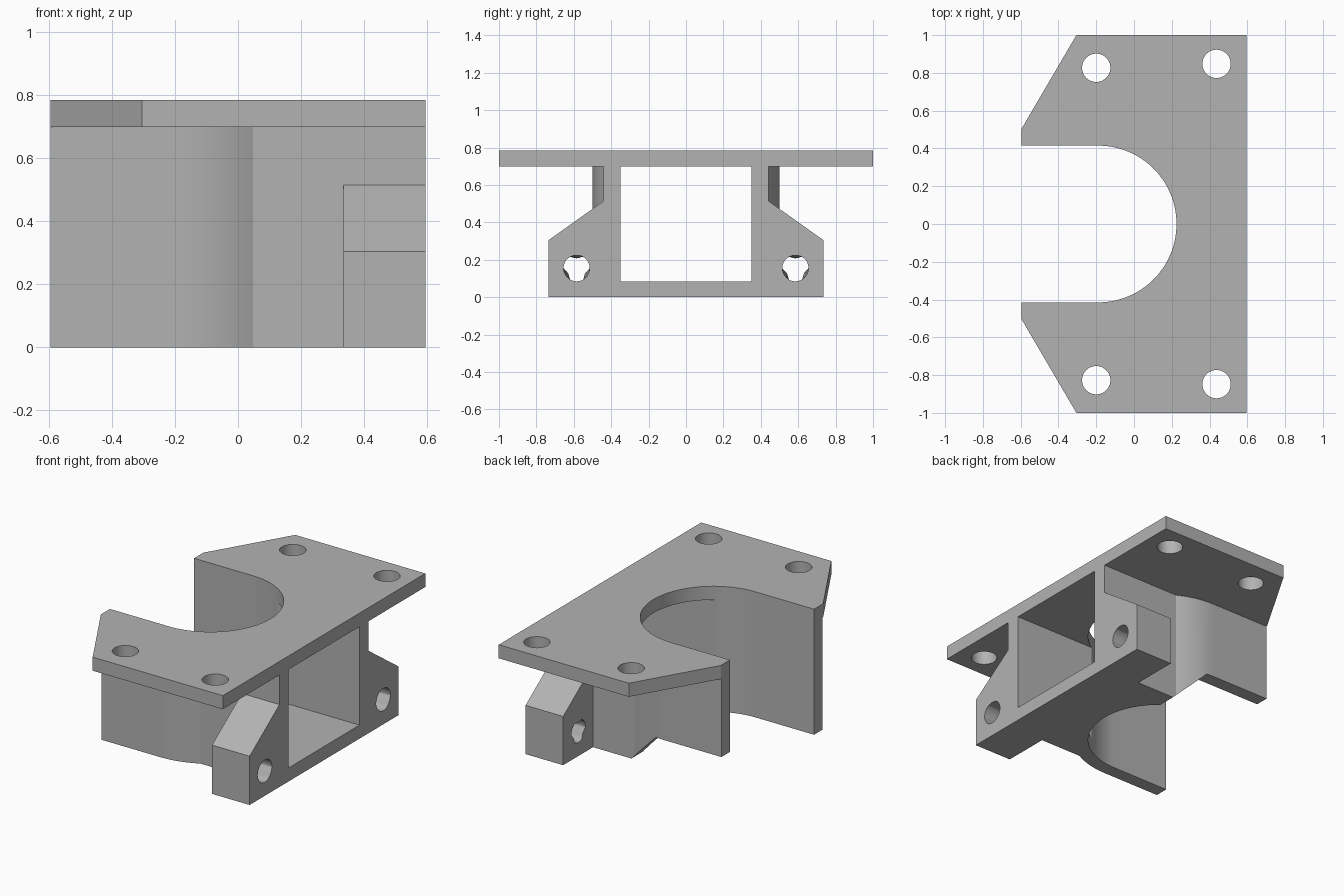
import bpy, bmesh
from math import sin, cos, asin, pi, radians
from mathutils import Vector

cube = bpy.data.objects.get("Cube")
if cube:
    bpy.data.objects.remove(cube)

# One plain grey for the whole bracket
grey = bpy.data.materials.new("plain_grey")
grey.use_nodes = True
colour = (0.45, 0.45, 0.45, 1)
grey.diffuse_color = colour
grey.node_tree.nodes["Principled BSDF"].inputs["Base Color"].default_value = colour

BACK, FRONT = -0.595, 0.595      # ends along x
CX, BORE, SHELL = -0.19, 0.415, 0.5   # bore centre, inner and outer radius
UNDER, TOP = 0.70, 0.785         # plate underside and top
HALF = 0.44                      # half width of the block


def loft(name, ring_a, ring_b):
    """Closed solid between two matching rings of points."""
    bm = bmesh.new()
    a = [bm.verts.new(p) for p in ring_a]
    b = [bm.verts.new(p) for p in ring_b]
    bm.faces.new(a)
    bm.faces.new(b)
    n = len(a)
    for i in range(n):
        j = (i + 1) % n
        bm.faces.new((a[i], a[j], b[j], b[i]))
    bmesh.ops.recalc_face_normals(bm, faces=bm.faces)
    mesh = bpy.data.meshes.new(name)
    bm.to_mesh(mesh)
    bm.free()
    mesh.materials.append(grey)
    obj = bpy.data.objects.new(name, mesh)
    bpy.context.collection.objects.link(obj)
    return obj


def prism(name, outline, axis, lo, hi):
    """Extrude a 2D outline along an axis: x takes (y, z), y (x, z), z (x, y)."""
    def ring(d):
        put = {"x": lambda u, v: (d, u, v),
               "y": lambda u, v: (u, d, v),
               "z": lambda u, v: (u, v, d)}[axis]
        return [put(u, v) for u, v in outline]
    return loft(name, ring(lo), ring(hi))


def arc(cx, cy, r, start, end, n):
    steps = [start + (end - start) * i / n for i in range(n + 1)]
    return [(cx + r * cos(t), cy + r * sin(t)) for t in steps]


def mirrored(half):
    """Close a half outline by mirroring it across y = 0."""
    return half + [(x, -y) for x, y in reversed(half) if y > 0]


def combine(target, tool, operation):
    mod = target.modifiers.new(operation.lower(), "BOOLEAN")
    mod.operation, mod.solver, mod.object = operation, "EXACT", tool
    bpy.context.view_layer.objects.active = target
    bpy.ops.object.modifier_apply(modifier=mod.name)
    bpy.data.objects.remove(tool)


# Half of the round bore with its straight mouth, shared by plate and body
bore = arc(CX, 0, BORE, 0, pi / 2, 28) + [(BACK, BORE)]

# Body: block that runs into a round shell with two straight arms
shell = arc(CX, 0, SHELL, pi / 2, asin(HALF / SHELL), 14)
body_half = bore + [(BACK, SHELL)] + shell + [(FRONT, HALF)]
bracket = prism("mounting_bracket", mirrored(body_half), "z", 0, UNDER)

# Rectangular window from the front face into the bore
w = 0.35
combine(bracket, prism("window_cutter", [(-w, 0.085), (w, 0.085), (w, UNDER + 0.05), (-w, UNDER + 0.05)],
                       "x", -0.1, 0.7), "DIFFERENCE")

# One arm is raised, with a sloped step under it
step = [(0.17, -0.1), (-0.14, 0.21), (-0.7, 0.21), (-0.7, -0.1)]
combine(bracket, prism("arm_step_cutter", step, "y", 0.2, 0.6), "DIFFERENCE")

# Screw ears with sloped tops, each bored with a hole that grips at the back
for side in (-1, 1):
    ear = [(0.40, 0), (0.735, 0), (0.735, 0.305), (HALF, 0.515), (0.40, 0.515)]
    combine(bracket, prism("ear", [(side * y, z) for y, z in ear], "x", 0.335, FRONT), "UNION")
    angles = [2 * pi * i / 48 for i in range(48)]

    def hole(x, grip):
        radii = [0.07 - grip * max(0, cos(3 * (t - pi / 2))) for t in angles]
        return [(x, side * 0.585 + r * cos(t), 0.155 + r * sin(t)) for r, t in zip(radii, angles)]
    combine(bracket, loft("ear_hole_cutter", hole(0.32, 0.018), hole(0.61, 0)), "DIFFERENCE")

# Top plate with four screw holes
plate_half = bore + [(BACK, 0.505), (-0.305, 1), (FRONT, 1)]
plate = prism("top_plate", mirrored(plate_half), "z", UNDER, TOP)
for x, y in ((-0.2, 0.827), (0.437, 0.848)):
    for side in (-1, 1):
        circle = arc(x, side * y, 0.075, 0, 2 * pi, 40)[:-1]
        combine(plate, prism("plate_hole_cutter", circle, "z", 0.6, 0.9), "DIFFERENCE")
combine(bracket, plate, "UNION")

# Tidy up and shade
bm = bmesh.new()
bm.from_mesh(bracket.data)
bmesh.ops.remove_doubles(bm, verts=bm.verts, dist=0.0002)
bmesh.ops.dissolve_limit(bm, angle_limit=radians(0.5), verts=bm.verts, edges=bm.edges)
bm.to_mesh(bracket.data)
bm.free()
bpy.ops.object.select_all(action="DESELECT")
bracket.select_set(True)
bpy.context.view_layer.objects.active = bracket
bpy.ops.object.shade_smooth_by_angle(angle=radians(25))
